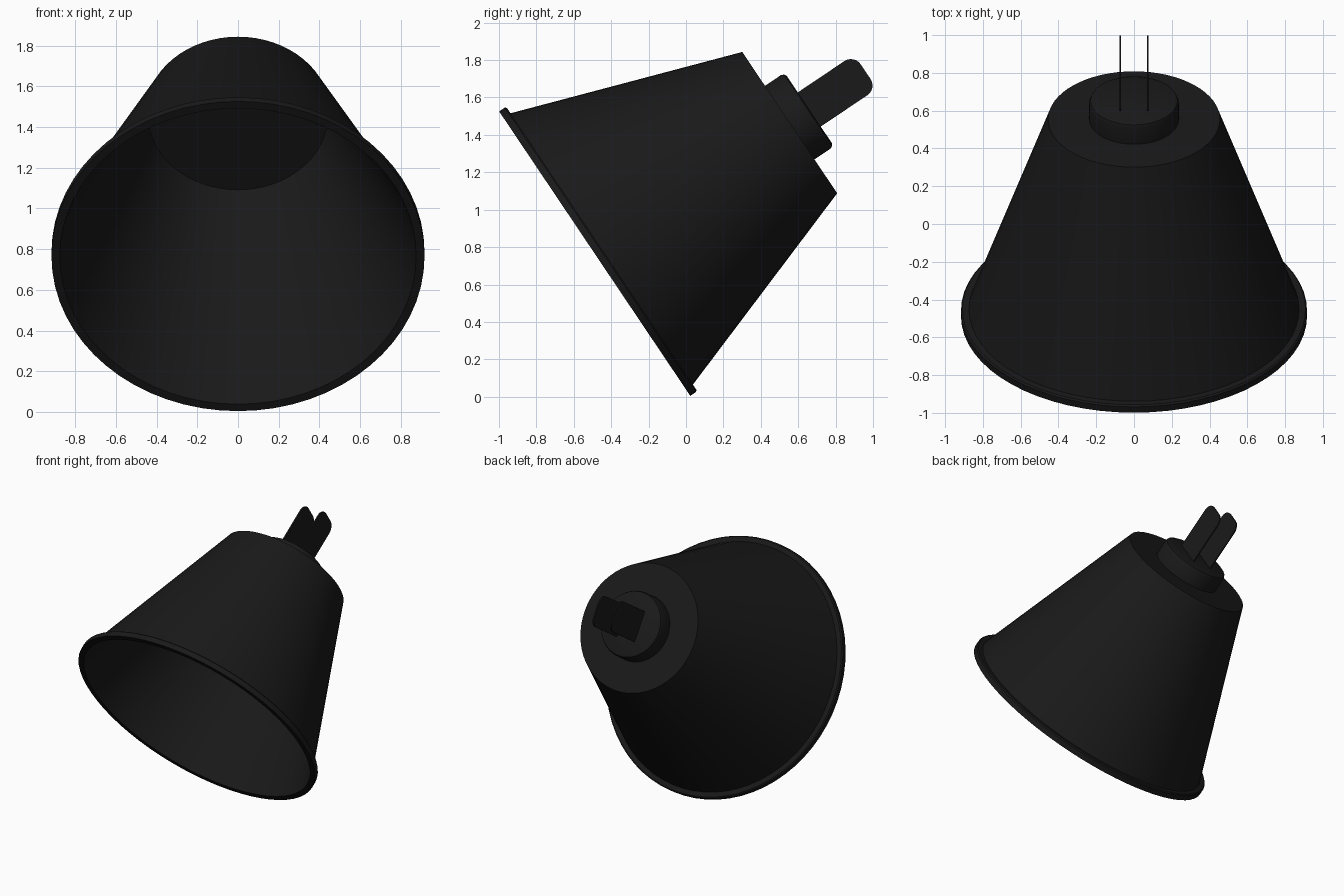
import bpy, bmesh, math
from mathutils import Matrix

if "Cube" in bpy.data.objects:
    bpy.data.objects.remove(bpy.data.objects["Cube"])

# Everything is modelled along local +Z (mouth at z = 0), then tilted into place
PLACE = Matrix.Translation((0, -0.488, 0.765)) @ Matrix.Rotation(math.radians(-56.1), 4, 'X')

black = bpy.data.materials.new("black_paint")
black.diffuse_color = (0.01, 0.01, 0.01, 1)
black.use_nodes = True
black.node_tree.nodes["Principled BSDF"].inputs["Base Color"].default_value = black.diffuse_color


def finish(name, bm):
    bmesh.ops.remove_doubles(bm, verts=bm.verts, dist=1e-5)
    bmesh.ops.recalc_face_normals(bm, faces=bm.faces)
    bm.transform(PLACE)
    me = bpy.data.meshes.new(name)
    bm.to_mesh(me)
    bm.free()
    me.materials.append(black)
    ob = bpy.data.objects.new(name, me)
    bpy.context.collection.objects.link(ob)
    bpy.ops.object.select_all(action='DESELECT')
    ob.select_set(True)
    bpy.context.view_layer.objects.active = ob
    bpy.ops.object.shade_smooth_by_angle(angle=math.radians(35))
    return ob


def lathe(name, profile, steps=64):
    bm = bmesh.new()
    vs = [bm.verts.new((r, 0, z)) for r, z in profile]
    es = [bm.edges.new(p) for p in zip(vs, vs[1:])]
    bmesh.ops.spin(bm, geom=vs + es, cent=(0, 0, 0), axis=(0, 0, 1),
                   angle=2 * math.pi, steps=steps)
    return finish(name, bm)


def prong(name, x, half=0.11, z0=1.36, z1=1.745, r=0.063, t=0.01):
    # flat blade with rounded outer corners
    pts = [(-half, z0), (half, z0)]
    for side, start in ((1, 0), (-1, 90)):
        for i in range(7):
            a = math.radians(start + 15 * i)
            pts.append((side * (half - r) + r * math.cos(a), z1 - r + r * math.sin(a)))
    bm = bmesh.new()
    f = bm.faces.new([bm.verts.new((x - t / 2, y, z)) for y, z in pts])
    ext = bmesh.ops.extrude_face_region(bm, geom=[f], use_keep_orig=True)
    bmesh.ops.translate(bm, vec=(t, 0, 0),
                        verts=[g for g in ext['geom'] if isinstance(g, bmesh.types.BMVert)])
    return finish(name, bm)


# Hollow tapered shade with flanged lip and closed back
lathe("shade", [(0, 1.256), (0.455, 1.256), (0.874, 0.045), (0.908, 0.045),
                (0.916, 0.037), (0.916, 0.0), (0.875, 0.0), (0.442, 1.243), (0, 1.243)])

# Round mounting disc on the back, softened outer edge
lathe("mount_disc", [(0, 1.25), (0.237, 1.25), (0.237, 1.358), (0.23, 1.375),
                     (0.215, 1.382), (0, 1.382)])

# Pair of mounting prongs
for label, s in (("left", -1), ("right", 1)):
    prong(label + "_prong", s * 0.073)
